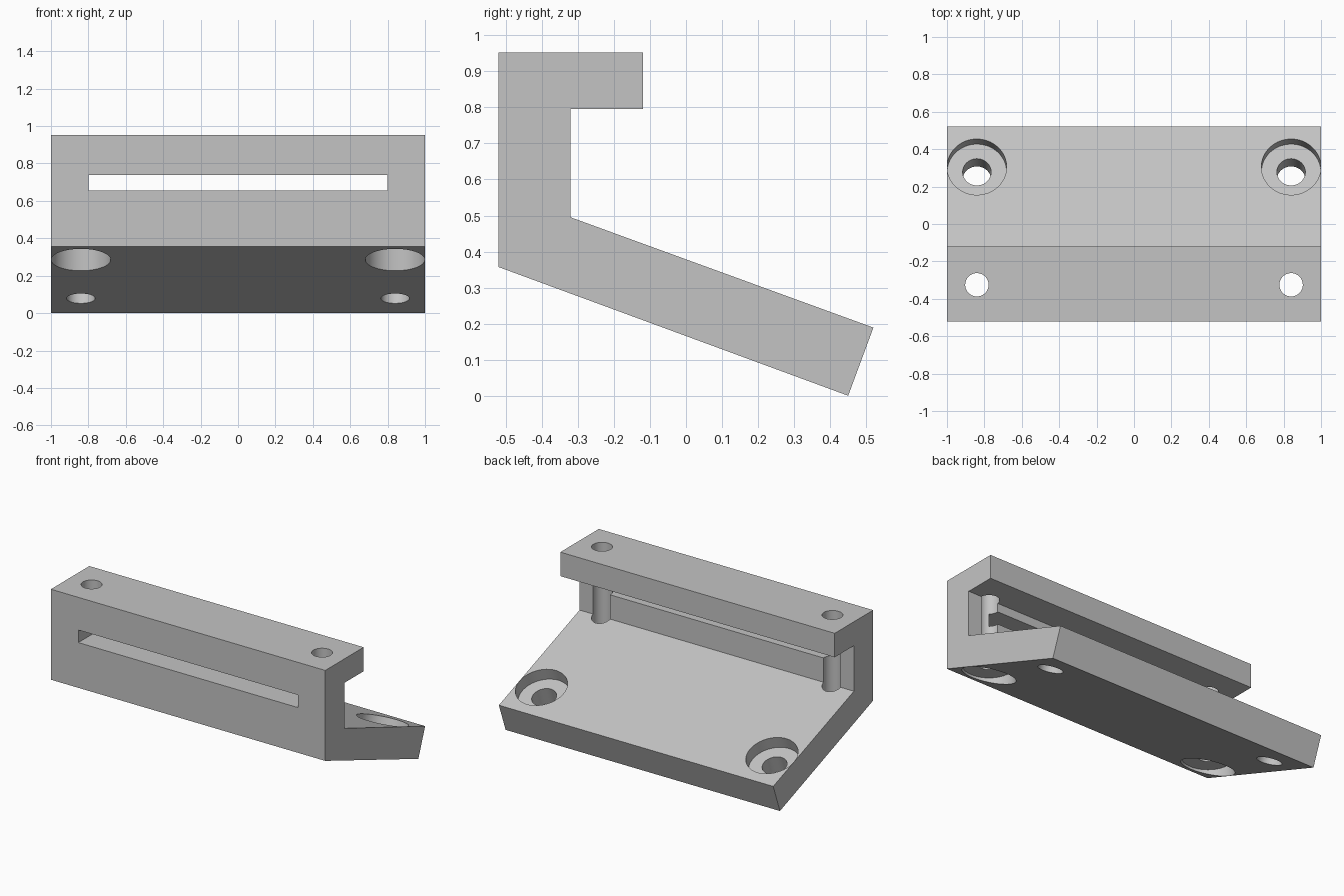
import bpy
import bmesh
from math import radians, sin, cos
from mathutils import Vector

default = bpy.data.objects.get("Cube")
if default:
    bpy.data.objects.remove(default, do_unlink=True)

TILT = radians(20)
NORMAL = Vector((0, sin(TILT), cos(TILT)))  # normal of the sloping plate

grey = bpy.data.materials.new("plain_grey")
grey.use_nodes = True
grey.diffuse_color = (0.55, 0.55, 0.55, 1)
grey.node_tree.nodes["Principled BSDF"].inputs["Base Color"].default_value = (0.55, 0.55, 0.55, 1)


def extrude_profile(name, profile, half_width):
    """Extrude a closed (y, z) profile along x."""
    bm = bmesh.new()
    face = bm.faces.new([bm.verts.new((-half_width, y, z)) for y, z in profile])
    moved = bmesh.ops.extrude_face_region(bm, geom=[face])["geom"]
    verts = [v for v in moved if isinstance(v, bmesh.types.BMVert)]
    bmesh.ops.translate(bm, verts=verts, vec=(2 * half_width, 0, 0))
    bmesh.ops.recalc_face_normals(bm, faces=bm.faces)
    mesh = bpy.data.meshes.new(name)
    bm.to_mesh(mesh)
    bm.free()
    mesh.materials.append(grey)
    obj = bpy.data.objects.new(name, mesh)
    bpy.context.collection.objects.link(obj)
    return obj


def cut(target, cutter):
    """Subtract the cutter from the target and remove it."""
    cutter.hide_render = True
    mod = target.modifiers.new("cut", "BOOLEAN")
    mod.operation = "DIFFERENCE"
    mod.solver = "EXACT"
    mod.object = cutter
    bpy.context.view_layer.objects.active = target
    bpy.ops.object.modifier_apply(modifier=mod.name)
    bpy.data.objects.remove(cutter, do_unlink=True)


def drill(target, start, end, radius, tilt=0):
    """Cut a round hole between two points."""
    start, end = Vector(start), Vector(end)
    bpy.ops.mesh.primitive_cylinder_add(
        vertices=64, radius=radius, depth=(end - start).length,
        location=(start + end) / 2, rotation=(tilt, 0, 0))
    tool = bpy.context.object
    tool.name = "hole_cutter"
    tool.data.materials.append(grey)
    cut(target, tool)


# Bracket body: hooked upright wall with a sloping mounting plate
bracket = extrude_profile("angled_bracket", [
    (-0.52, 0.357), (-0.52, 0.953), (-0.12, 0.953), (-0.12, 0.795),
    (-0.32, 0.795), (-0.32, 0.495), (0.52, 0.189), (0.45, 0.0)], 1.0)

# Long slot through the upright wall
slot = extrude_profile("slot_cutter", [
    (-0.6, 0.655), (-0.6, 0.738), (-0.25, 0.738), (-0.25, 0.655)], 0.8)
cut(bracket, slot)

for x in (-0.84, 0.84):
    # Upright bolt hole, counterbored from below
    drill(bracket, (x, -0.325, -0.1), (x, -0.325, 0.36), 0.159)
    drill(bracket, (x, -0.325, 0.2), (x, -0.325, 1.1), 0.0625)

    # Screw hole square to the sloping plate, counterbored from above
    top = Vector((x, 0.305, 0.267))
    drill(bracket, top - NORMAL * 0.08, top + NORMAL * 0.1, 0.159, -TILT)
    drill(bracket, top - NORMAL * 0.3, top + NORMAL * 0.05, 0.076, -TILT)

# Smooth the hole walls, keep the edges crisp
bpy.ops.object.select_all(action="DESELECT")
bracket.select_set(True)
bpy.context.view_layer.objects.active = bracket
bpy.ops.object.shade_smooth_by_angle(angle=radians(15))
